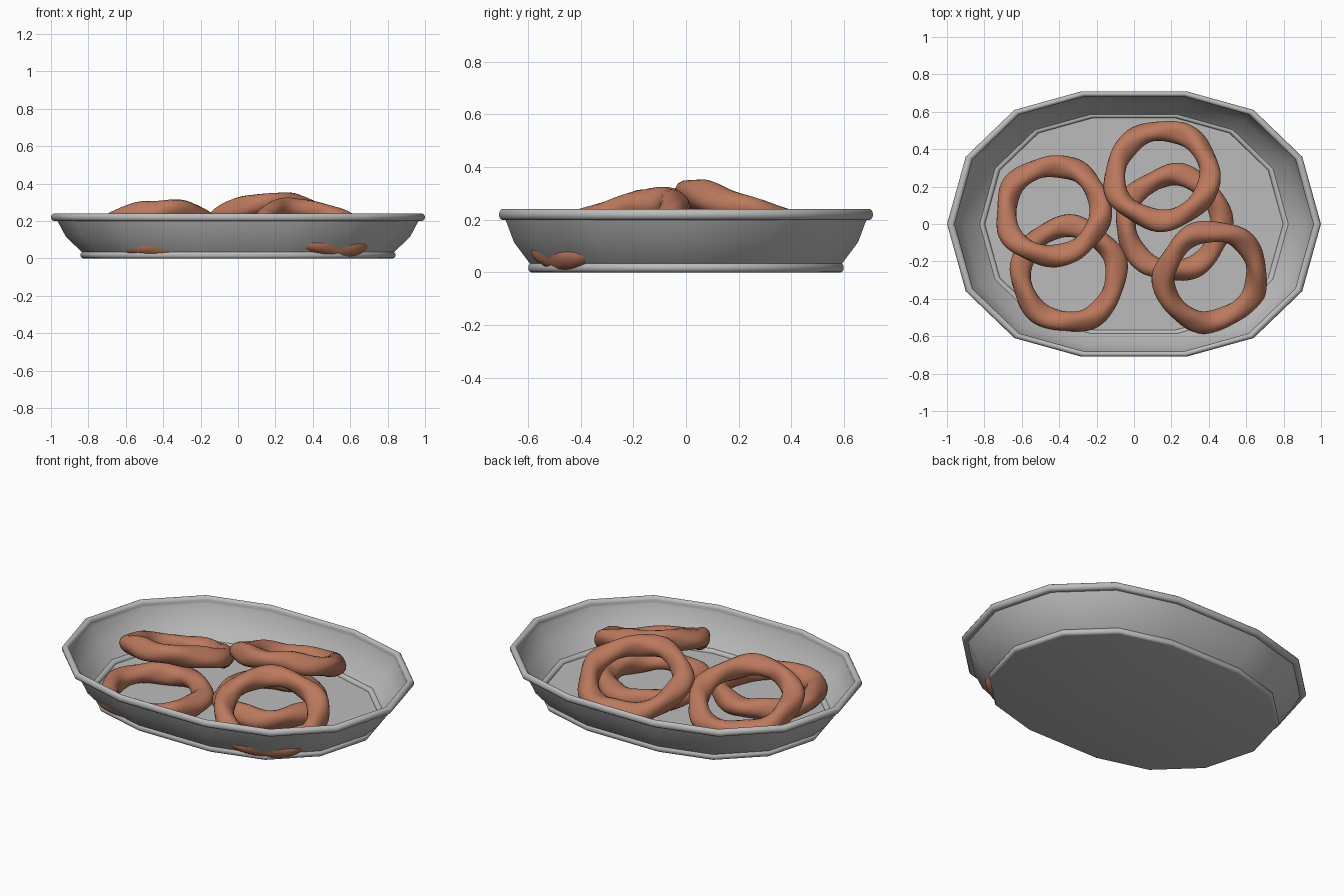
import bpy, bmesh
from math import sin, cos, pi, radians, atan2
from mathutils import Matrix, Vector

cube = bpy.data.objects.get("Cube")
if cube:
    bpy.data.objects.remove(cube)


def material(name, color):
    m = bpy.data.materials.new(name)
    m.use_nodes = True
    m.diffuse_color = color
    m.node_tree.nodes["Principled BSDF"].inputs["Base Color"].default_value = color
    return m


grey = material("grey metal", (0.50, 0.50, 0.50, 1))
dough = material("baked brown", (0.50, 0.19, 0.11, 1))


def finish(bm, name, mat, angle):
    bmesh.ops.recalc_face_normals(bm, faces=bm.faces)
    mesh = bpy.data.meshes.new(name)
    bm.to_mesh(mesh)
    bm.free()
    mesh.materials.append(mat)
    obj = bpy.data.objects.new(name, mesh)
    bpy.context.collection.objects.link(obj)
    bpy.ops.object.select_all(action='DESELECT')
    obj.select_set(True)
    bpy.context.view_layer.objects.active = obj
    bpy.ops.object.shade_smooth_by_angle(angle=radians(angle))
    return obj


def bead(s, z, r, start, end, steps=6):
    """Rounded edge of the dish section, as (scale, height) pairs."""
    turns = [radians(start + (end - start) * i / steps) for i in range(steps + 1)]
    return [(s + r * cos(a), z + r * sin(a)) for a in turns]


# Dish outline: one quadrant mirrored into a fourteen-sided oval
quarter = [(0.90, 0.36), (0.64, 0.61), (0.28, 0.71)]
half = [(1, 0)] + quarter + [(-x, y) for x, y in reversed(quarter)]
outline = half + [(-x, -y) for x, y in half]

# Dish section: underside, foot bead, outer wall, rim bead, inner wall, floor
section = bead(0.825, 0.018, 0.018, -90, 60)
section += [(0.92, 0.115), (0.965, 0.20)]
section += bead(0.979, 0.22, 0.021, -80, 200, 9)
section += [(0.957, 0.205), (0.91, 0.117), (0.825, 0.036)]
section += bead(0.815, 0.018, 0.018, 90, 180, 4)

bm = bmesh.new()
loops = [[bm.verts.new((x * s, y * s, z)) for x, y in outline] for s, z in section]
n = len(outline)
for a, b in zip(loops, loops[1:]):
    for i in range(n):
        j = (i + 1) % n
        bm.faces.new((a[i], a[j], b[j], b[i]))
bm.faces.new(loops[0])
bm.faces.new(loops[-1])
finish(bm, "dish", grey, 40)


def dough_ring(name, center, downhill, tilt, spin):
    """Lumpy twisted ring leaning toward the downhill direction."""
    bm = bmesh.new()
    around, sides = 72, 18
    rows = []
    for i in range(around):
        u = 2 * pi * i / around
        row = []
        for k in range(sides):
            v = 2 * pi * k / sides
            r = 0.056 * (1 + 0.09 * cos(2 * v - 5 * u) + 0.05 * cos(3 * v + 4 * u)
                         + 0.03 * sin(7 * u + v))
            major = 0.255 + 0.005 * cos(5 * u) + r * cos(v)
            row.append(bm.verts.new((major * cos(u), major * sin(u), r * sin(v))))
        rows.append(row)
    for i in range(around):
        a, b = rows[i], rows[(i + 1) % around]
        for k in range(sides):
            m = (k + 1) % sides
            bm.faces.new((a[k], b[k], b[m], a[m]))
    obj = finish(bm, name, dough, 60)
    axis = Vector((-downhill[1], downhill[0], 0))
    obj.matrix_world = (Matrix.Translation(center) @ Matrix.Rotation(radians(tilt), 4, axis)
                        @ Matrix.Rotation(radians(spin), 4, 'Z'))


# Rings: two flat on the floor, three leaning on them
dough_ring("front_right_lower_ring", (-0.35, -0.27, 0.07), (0, 1), 0, 15)
dough_ring("middle_lower_ring", (0.21, 0.005, 0.08), (0, 1), 0, 80)
dough_ring("right_upper_ring", (-0.435, 0.07, 0.17), (-0.23, 0.97), 20, 140)
dough_ring("back_upper_ring", (0.15, 0.26, 0.205), (-0.23, 0.97), 21, 200)
dough_ring("front_left_upper_ring", (0.41, -0.28, 0.165), (0.57, -0.82), 23, 260)
